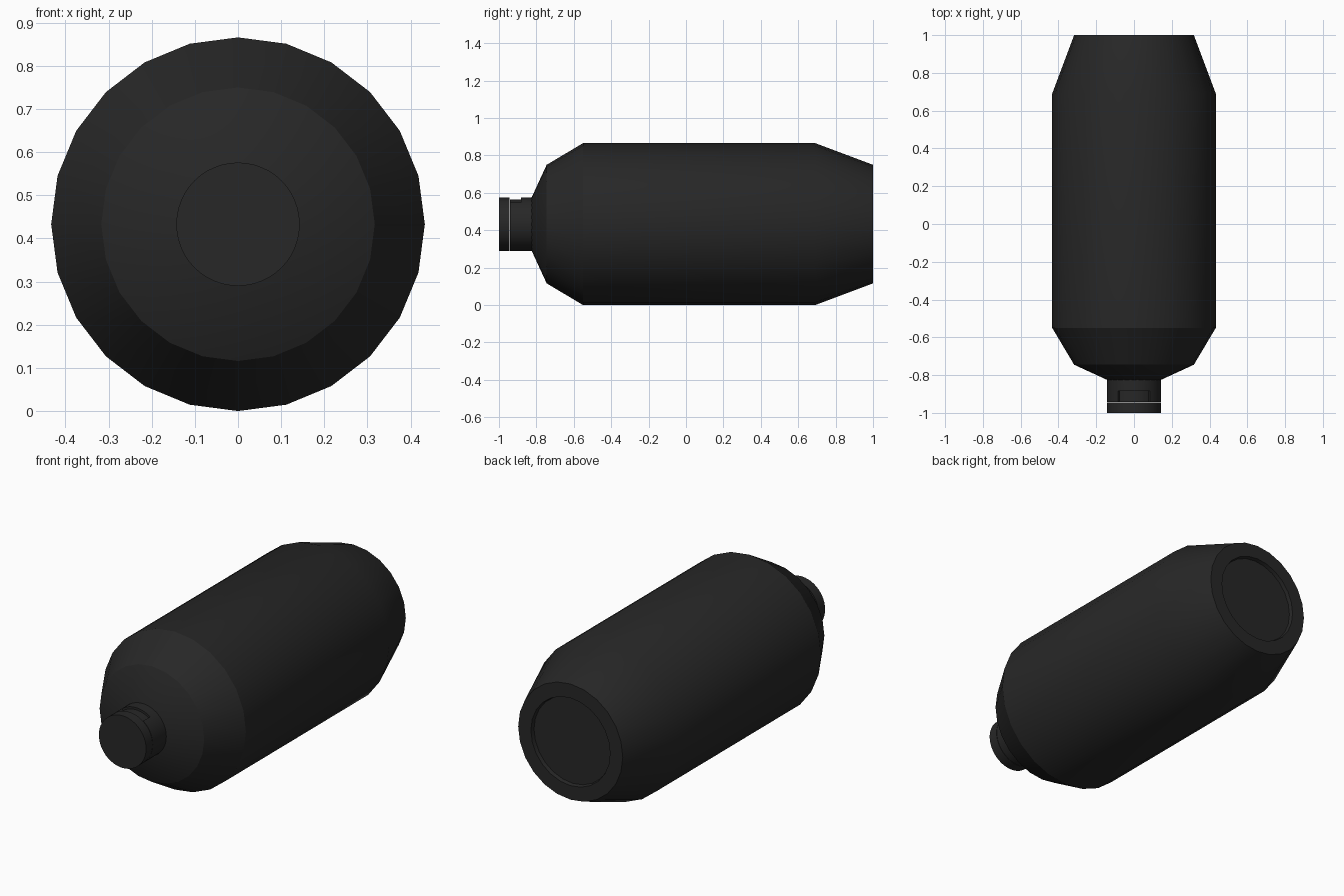
import bpy, bmesh
from math import sin, cos, pi, radians

if "Cube" in bpy.data.objects:
    bpy.data.objects.remove(bpy.data.objects["Cube"])

AXIS_Z = 0.433  # height of the lengthwise axis

black = bpy.data.materials.new("black_plastic")
black.diffuse_color = (0.02, 0.02, 0.02, 1)
black.use_nodes = True
black.node_tree.nodes["Principled BSDF"].inputs["Base Color"].default_value = black.diffuse_color


def make_object(name, bm):
    bmesh.ops.recalc_face_normals(bm, faces=bm.faces[:])
    mesh = bpy.data.meshes.new(name)
    bm.to_mesh(mesh)
    bm.free()
    mesh.materials.append(black)
    ob = bpy.data.objects.new(name, mesh)
    bpy.context.collection.objects.link(ob)
    return ob


def ring(bm, y, r, angles):
    return [bm.verts.new((r * sin(a), y, AXIS_Z + r * cos(a))) for a in angles]


def lathe(name, profile, sides):
    """Turn (y, radius) points around the y axis and close both ends."""
    bm = bmesh.new()
    angles = [2 * pi * i / sides for i in range(sides)]
    rings = [ring(bm, y, r, angles) for y, r in profile]
    for a, b in zip(rings, rings[1:]):
        for i in range(sides):
            j = (i + 1) % sides
            bm.faces.new((a[i], a[j], b[j], b[i]))
    bm.faces.new(rings[0])
    bm.faces.new(rings[-1])
    return make_object(name, bm)


def activate(ob):
    bpy.ops.object.select_all(action='DESELECT')
    ob.select_set(True)
    bpy.context.view_layer.objects.active = ob


# Bottle body with sloped shoulder, tapered base and shallow base recess
body = lathe("bottle_body", [
    (-0.825, 0.143), (-0.745, 0.317), (-0.55, 0.433), (0.69, 0.433),
    (1.0, 0.317), (1.0, 0.24), (0.98, 0.235)], 24)

# Neck collar and end cap, separated by a hairline gap
neck = lathe("neck_collar", [(-0.942, 0.143), (-0.82, 0.143)], 48)
cap = lathe("end_cap", [(-1.0, 0.143), (-0.944, 0.143)], 48)

# Curved slot cutter for the top of the collar
bm = bmesh.new()
arc = [radians(-36.5 + 73 * i / 12) for i in range(13)]
loops = [ring(bm, y, r, arc) for y, r in
         ((-0.96, 0.131), (-0.96, 0.17), (-0.883, 0.17), (-0.883, 0.131))]
for k in range(4):
    a, b = loops[k], loops[(k + 1) % 4]
    for i in range(12):
        bm.faces.new((a[i], a[i + 1], b[i + 1], b[i]))
for end in (0, -1):
    bm.faces.new([l[end] for l in loops])
cutter = make_object("slot_cutter", bm)
cutter.hide_render = True

cut = neck.modifiers.new("slot", 'BOOLEAN')
cut.operation = 'DIFFERENCE'
cut.solver = 'EXACT'
cut.object = cutter
activate(neck)
bpy.ops.object.modifier_apply(modifier=cut.name)
bpy.data.objects.remove(cutter)

# Smooth round walls, sharp rims
for ob in (body, neck, cap):
    activate(ob)
    bpy.ops.object.shade_smooth_by_angle(angle=radians(30))
